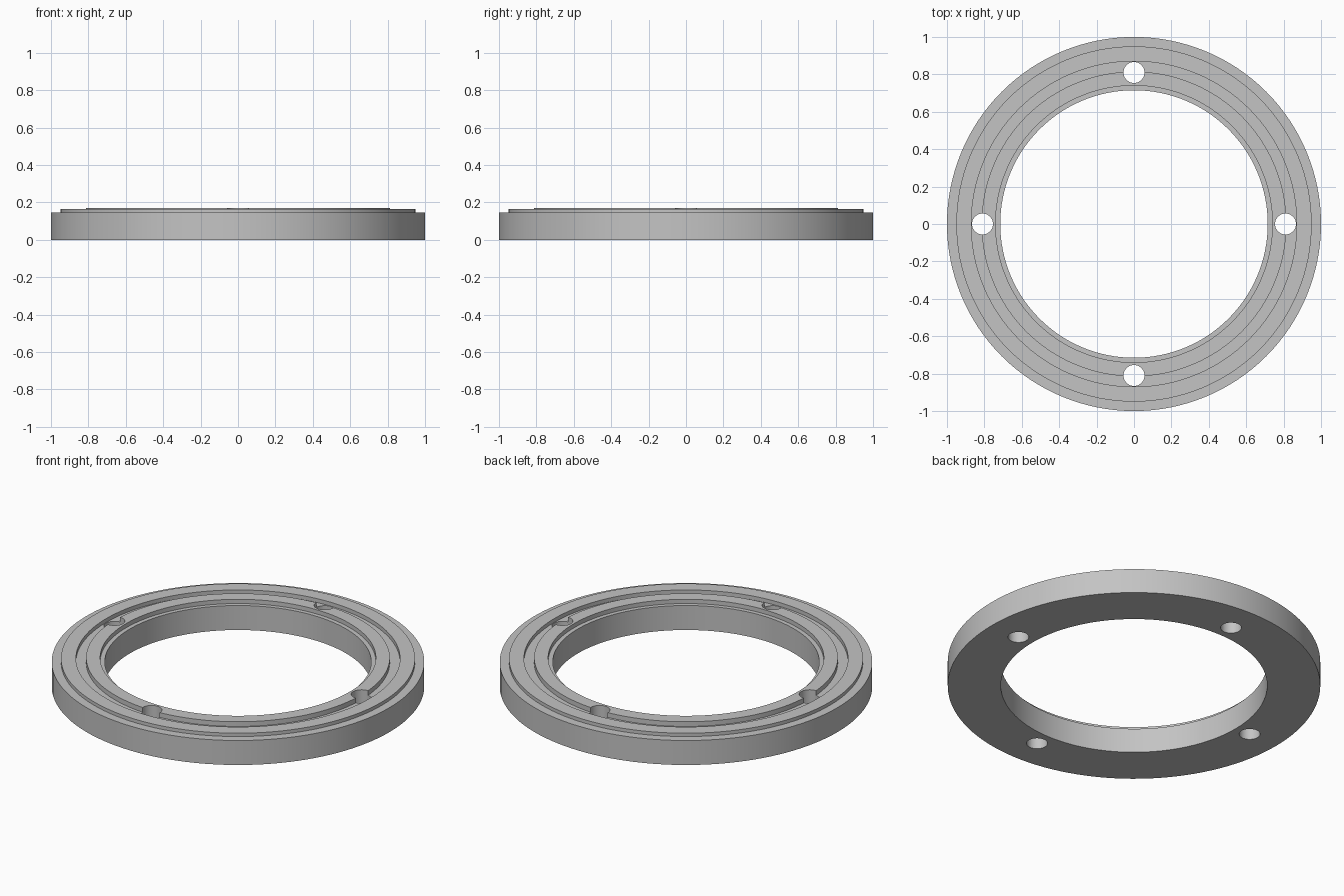
import bpy, bmesh, math
from mathutils import Matrix, Vector

cube = bpy.data.objects.get("Cube")
if cube:
    bpy.data.objects.remove(cube, do_unlink=True)

SEGMENTS = 128
HOLE_COUNT = 4
HOLE_RADIUS, HOLE_CIRCLE = 0.056, 0.81
LEDGE = 0.145

# One plain grey material
grey = bpy.data.materials.new("plain_grey")
grey.use_nodes = True
colour = (0.55, 0.55, 0.55, 1)
grey.diffuse_color = colour
grey.node_tree.nodes["Principled BSDF"].inputs["Base Color"].default_value = colour


def add_object(name, bm):
    bmesh.ops.recalc_face_normals(bm, faces=bm.faces)
    mesh = bpy.data.meshes.new(name)
    bm.to_mesh(mesh)
    bm.free()
    mesh.materials.append(grey)
    obj = bpy.data.objects.new(name, mesh)
    bpy.context.collection.objects.link(obj)
    return obj


# Stepped cross-section (radius, height): rim, land, groove, raised ring, inner ledge
profile = [
    (0.715, 0), (1, 0), (1, LEDGE),
    (0.95, LEDGE), (0.95, 0.165), (0.87, 0.165),
    (0.87, LEDGE - 0.003), (0.815, LEDGE - 0.003), (0.815, 0.17),
    (0.74, 0.17), (0.74, LEDGE), (0.715, LEDGE),
]
bm = bmesh.new()
verts = [bm.verts.new((r, 0, z)) for r, z in profile]
edges = [bm.edges.new((v, verts[(i + 1) % len(verts)])) for i, v in enumerate(verts)]
bmesh.ops.spin(bm, geom=verts + edges, cent=(0, 0, 0), axis=(0, 0, 1),
               angle=math.tau, steps=SEGMENTS, use_merge=True)
bmesh.ops.remove_doubles(bm, verts=bm.verts, dist=0.0001)
ring = add_object("flange_ring", bm)

# Bolt holes cut through the ring
bm = bmesh.new()
for i in range(HOLE_COUNT):
    a = math.tau * i / HOLE_COUNT
    centre = Vector((math.cos(a), math.sin(a), 0)) * HOLE_CIRCLE
    bmesh.ops.create_cone(bm, cap_ends=True, segments=48, radius1=HOLE_RADIUS,
                          radius2=HOLE_RADIUS, depth=1, matrix=Matrix.Translation(centre))
cutter = add_object("bolt_hole_cutter", bm)
cutter.hide_render = True

cut = ring.modifiers.new("bolt_holes", "BOOLEAN")
cut.operation = "DIFFERENCE"
cut.solver = "EXACT"
cut.object = cutter

bpy.ops.object.select_all(action="DESELECT")
ring.select_set(True)
bpy.context.view_layer.objects.active = ring
bpy.ops.object.modifier_apply(modifier=cut.name)
bpy.data.objects.remove(cutter, do_unlink=True)
bpy.ops.object.shade_smooth_by_angle(angle=math.radians(30))
